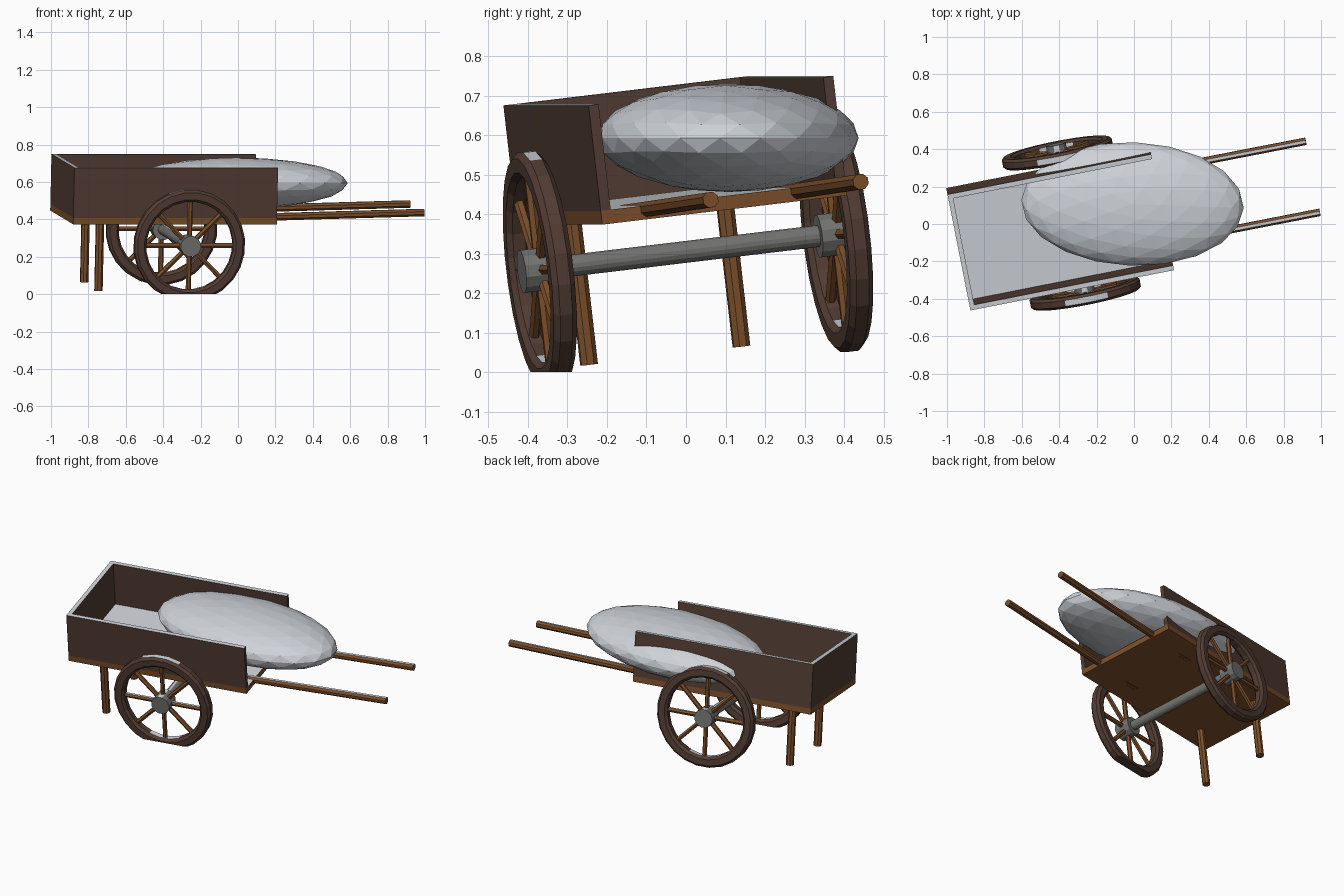
import bpy, bmesh, math
from mathutils import Matrix, Vector

if "Cube" in bpy.data.objects:
    bpy.data.objects.remove(bpy.data.objects["Cube"])


def material(name, rgb):
    m = bpy.data.materials.new(name)
    m.use_nodes = True
    m.diffuse_color = (*rgb, 1)
    m.node_tree.nodes["Principled BSDF"].inputs["Base Color"].default_value = (*rgb, 1)
    return m


dark_wood = material("dark_wood", (0.085, 0.046, 0.033))
light_wood = material("light_wood", (0.20, 0.078, 0.023))
iron = material("iron", (0.17, 0.17, 0.165))
snow = material("snow", (0.62, 0.65, 0.69))

# The cart leans sideways and is turned; local axes: x to the handles, z up
CART = (Matrix.Translation((-0.335, 0.005, 0.305))
        @ Matrix.Rotation(math.radians(11.2), 4, 'Z')
        @ Matrix.Rotation(math.radians(6.7), 4, 'X'))


def finish(name, bm, mat, place=CART):
    """Place the part, cut it at the ground and lay snow on level faces."""
    bmesh.ops.transform(bm, matrix=place, verts=bm.verts)
    bmesh.ops.recalc_face_normals(bm, faces=bm.faces)
    if min(v.co.z for v in bm.verts) < 0:
        cut = bmesh.ops.bisect_plane(bm, geom=bm.verts[:] + bm.edges[:] + bm.faces[:],
                                     plane_co=(0, 0, 0), plane_no=(0, 0, 1), clear_inner=True)
        edges = [e for e in cut["geom_cut"] if isinstance(e, bmesh.types.BMEdge)]
        bmesh.ops.holes_fill(bm, edges=edges, sides=0)
        bmesh.ops.recalc_face_normals(bm, faces=bm.faces)
    bm.normal_update()
    for f in bm.faces:
        f.material_index = int(f.normal.z > 0.93)
    me = bpy.data.meshes.new(name)
    bm.to_mesh(me)
    bm.free()
    me.materials.append(mat)
    me.materials.append(snow)
    ob = bpy.data.objects.new(name, me)
    bpy.context.collection.objects.link(ob)
    return ob


def box(name, low, high, mat):
    low, high = Vector(low), Vector(high)
    bm = bmesh.new()
    bmesh.ops.create_cube(bm, size=1, matrix=Matrix.Translation((low + high) / 2)
                          @ Matrix.Diagonal((*(high - low), 1)))
    return finish(name, bm, mat)


def add_rod(bm, a, b, radius, sides=8):
    a, b = Vector(a), Vector(b)
    d = b - a
    turn = d.to_track_quat('Z', 'Y').to_matrix().to_4x4()
    bmesh.ops.create_cone(bm, cap_ends=True, segments=sides, radius1=radius, radius2=radius,
                          depth=d.length, matrix=Matrix.Translation((a + b) / 2) @ turn
                          @ Matrix.Rotation(math.pi / sides, 4, 'Z'))


def rod(name, a, b, radius, mat, sides=8):
    bm = bmesh.new()
    add_rod(bm, a, b, radius, sides)
    return finish(name, bm, mat)


# Box of the cart, open at the handle end
BACK, FRONT, HALF, SHIFT, THICK = -0.62, 0.49, 0.318, 0.01, 0.026
FLOOR, BED, TOP = 0.105, 0.14, 0.409
box("bed", (BACK, SHIFT - HALF, FLOOR), (FRONT, SHIFT + HALF, BED), light_wood)
box("back_board", (BACK, SHIFT - HALF + THICK, BED), (BACK + THICK, SHIFT + HALF - THICK, TOP), dark_wood)


def wheel(label, y):
    # Rim: chamfered section spun around the axle
    outer, inner, half, ch = 0.302, 0.237, 0.03, 0.014
    section = [(half, outer - ch), (half - ch, outer), (ch - half, outer), (-half, outer - ch),
               (-half, inner + ch), (ch - half, inner), (half - ch, inner), (half, inner + ch)]
    bm = bmesh.new()
    verts = [bm.verts.new((0, y + w, r)) for w, r in section]
    edges = [bm.edges.new((verts[i - 1], verts[i])) for i in range(len(verts))]
    # start half a step round so that one flat lies on top
    steps = 24
    bmesh.ops.rotate(bm, verts=verts, cent=(0, y, 0),
                     matrix=Matrix.Rotation(math.pi / steps, 3, 'Y'))
    bmesh.ops.spin(bm, geom=verts + edges, cent=(0, y, 0), axis=(0, 1, 0),
                   angle=math.tau, steps=steps, use_merge=True)
    bmesh.ops.remove_doubles(bm, verts=bm.verts, dist=0.0005)
    finish(label + "_wheel_rim", bm, dark_wood)
    # Spokes and hub
    bm = bmesh.new()
    for i in range(8):
        a = math.tau * i / 8
        d = Vector((math.cos(a), 0, math.sin(a)))
        c = Vector((0, y, 0))
        add_rod(bm, c + d * 0.03, c + d * (inner + 0.01), 0.014, 6)
    finish(label + "_wheel_spokes", bm, light_wood)
    rod(label + "_hub", (0, y - 0.047, 0), (0, y + 0.047, 0), 0.056, iron, 12)


# Paired parts
for label, s in (("right", -1), ("left", 1)):
    edge = SHIFT + s * HALF
    inside = edge - s * THICK
    box(label + "_side_board", (BACK, min(edge, inside), BED), (FRONT, max(edge, inside), TOP), dark_wood)
    wheel(label, s * 0.385)
    rod(label + "_handle", (0.15, SHIFT + s * 0.195, 0.121), (1.315, SHIFT + s * 0.195, 0.154), 0.021, light_wood)
    rod(label + "_leg", (-0.452, s * 0.198, 0.11), (-0.452, s * 0.198, -0.265), 0.023, light_wood)

rod("axle", (0, -0.385, 0), (0, 0.385, 0), 0.028, iron, 16)

# Snow heap lying on the bed
bm = bmesh.new()
bmesh.ops.create_icosphere(bm, subdivisions=3, radius=1)
heap = finish("snow_heap", bm, snow, Matrix.Translation((-0.008, 0.107, 0.593))
              @ Matrix.Rotation(math.radians(-2), 4, 'Z')
              @ Matrix.Diagonal((0.595, 0.33, 0.137, 1)))
